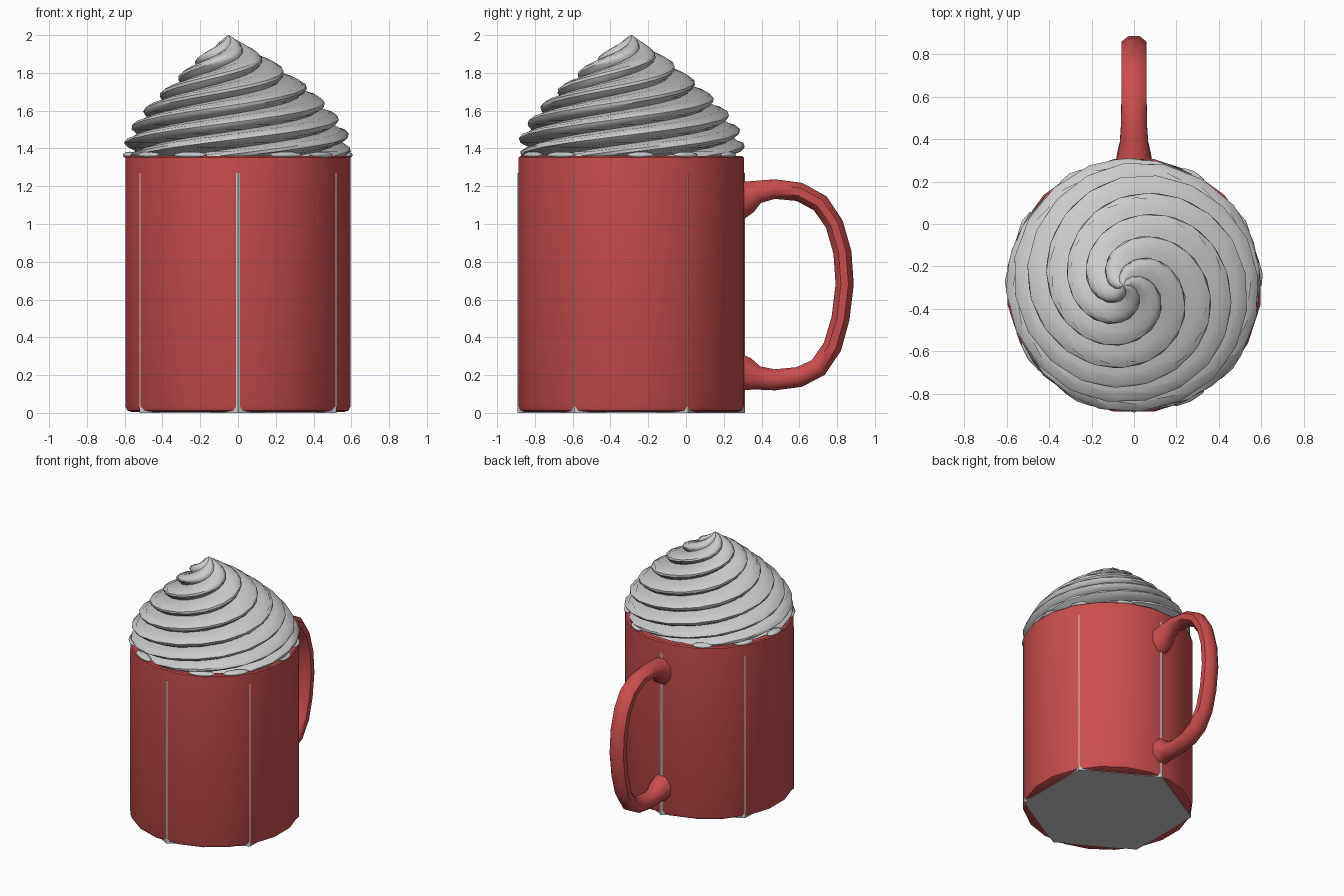
import bpy, bmesh
from math import sin, cos, pi, radians, hypot
from mathutils import Vector

if "Cube" in bpy.data.objects:
    bpy.data.objects.remove(bpy.data.objects["Cube"])

CY = -0.29  # y of the cup axis

red = bpy.data.materials.new("red_glaze")
red.diffuse_color = (0.6, 0.075, 0.075, 1)
red.use_nodes = True
red.node_tree.nodes["Principled BSDF"].inputs["Base Color"].default_value = red.diffuse_color


def skin(name, rings, mat=None, close=False, caps=(True, True), angle=35):
    """Bridge a list of equal-length point rings into one mesh object."""
    bm = bmesh.new()
    vs = [[bm.verts.new(p) for p in r] for r in rings]
    n = len(vs[0])
    pairs = list(zip(vs, vs[1:])) + ([(vs[-1], vs[0])] if close else [])
    for a, b in pairs:
        for i in range(n):
            j = (i + 1) % n
            bm.faces.new((a[i], a[j], b[j], b[i]))
    if caps[0]:
        bm.faces.new(vs[0][::-1])
    if caps[1]:
        bm.faces.new(vs[-1])
    bmesh.ops.recalc_face_normals(bm, faces=bm.faces)
    me = bpy.data.meshes.new(name)
    bm.to_mesh(me)
    bm.free()
    ob = bpy.data.objects.new(name, me)
    bpy.context.collection.objects.link(ob)
    if mat:
        me.materials.append(mat)
    bpy.ops.object.select_all(action='DESELECT')
    ob.select_set(True)
    bpy.context.view_layer.objects.active = ob
    bpy.ops.object.shade_smooth_by_angle(angle=radians(angle))
    return ob


def ring(r, z, n, start):
    return [(r * cos(start + 2 * pi * i / n), CY + r * sin(start + 2 * pi * i / n), z)
            for i in range(n)]


# Cup wall: 20 sides, chamfered foot, hollow top
R = 0.6035
profile = [(R - 0.035, 0.004), (R - 0.01, 0.013), (R, 0.035), (R, 1.352), (R - 0.008, 1.36),
           (R - 0.045, 1.36), (R - 0.05, 1.35), (R - 0.05, 1.2)]
skin("cup", [ring(r, z, 20, pi / 20) for r, z in profile], red)

# Six-sided core whose corners show as thin seams and as the underside
skin("cup_core", [ring(0.6015, 0, 6, pi / 6), ring(0.6015, 1.27, 6, pi / 6)])

# Handle: octagonal section swept along a path, flared at both roots
# (y, z, half width, half thickness)
path = [(0.27, 1.125, 0.092, 0.112), (0.325, 1.142, 0.082, 0.09), (0.38, 1.17, 0.07, 0.063),
        (0.47, 1.185, 0.063, 0.054), (0.60, 1.17, 0.062, 0.052), (0.71, 1.11, 0.062, 0.052),
        (0.785, 1.0, 0.062, 0.05), (0.828, 0.85, 0.062, 0.05), (0.84, 0.68, 0.062, 0.05),
        (0.818, 0.5, 0.062, 0.05), (0.775, 0.35, 0.062, 0.052), (0.70, 0.24, 0.062, 0.054),
        (0.60, 0.19, 0.062, 0.056), (0.47, 0.175, 0.064, 0.058), (0.38, 0.185, 0.07, 0.065),
        (0.325, 0.205, 0.082, 0.09), (0.27, 0.21, 0.092, 0.112)]
rings = []
for k, (y, z, w, t) in enumerate(path):
    a, b = path[max(k - 1, 0)], path[min(k + 1, len(path) - 1)]
    d = Vector((0, b[0] - a[0], b[1] - a[1])).normalized()
    side = Vector((0, -d.z, d.y))
    rings.append([Vector((0, y, z)) + Vector((1, 0, 0)) * w * 1.04 * cos(q) + side * t * 1.04 * sin(q)
                  for q in [pi / 8 + pi / 4 * i for i in range(8)]])
skin("handle", rings, red, angle=50)

# Whipped cream: five-lobed star twisted upward and tapering to a bent tip
outline = [(1.335, 0.555), (1.37, 0.595), (1.43, 0.605), (1.50, 0.58), (1.60, 0.51), (1.70, 0.41),
           (1.80, 0.29), (1.87, 0.205), (1.92, 0.125), (1.96, 0.062), (2.0, 0.004)]
lobe = [-1.0, -0.35, -0.05, 0.0, -0.2, -0.55]  # radial inset across one lobe
ARMS, TURNS, STEPS = 5, 1.45, 28


def radius_at(z):
    for (z0, r0), (z1, r1) in zip(outline, outline[1:]):
        if z <= z1 + 1e-9:
            return r0 + (r1 - r0) * (z - z0) / (z1 - z0)
    return outline[-1][1]


rings = []
n = ARMS * len(lobe)
for k in range(STEPS + 1):
    t = k / STEPS
    z = 1.335 + 0.665 * t
    r = radius_at(z)
    depth = min(0.085, 0.3 * r)
    cx = -0.05 * max(0, (t - 0.6) / 0.4)
    rings.append([(cx + (r + depth * lobe[i % len(lobe)]) * cos(q),
                   CY + (r + depth * lobe[i % len(lobe)]) * sin(q), z)
                  for i in range(n)
                  for q in [2 * pi * (i / n + TURNS * t)]])
skin("whipped_cream", rings, angle=40)

# Little blobs of cream squeezed out over the rim
for k, deg in enumerate((-116, -64, -40, -145, 178, 150, 120, 62, 30, 5)):
    a = radians(deg)
    bpy.ops.mesh.primitive_uv_sphere_add(segments=8, ring_count=6, radius=1,
                                         location=(0.575 * cos(a), CY + 0.575 * sin(a), 1.365),
                                         rotation=(0, 0, a))
    ob = bpy.context.object
    ob.name = "cream_blob_%d" % (k + 1)
    ob.scale = (0.035, 0.1 if k < 4 else 0.075, 0.018)
    bpy.ops.object.shade_smooth_by_angle(angle=radians(50))
